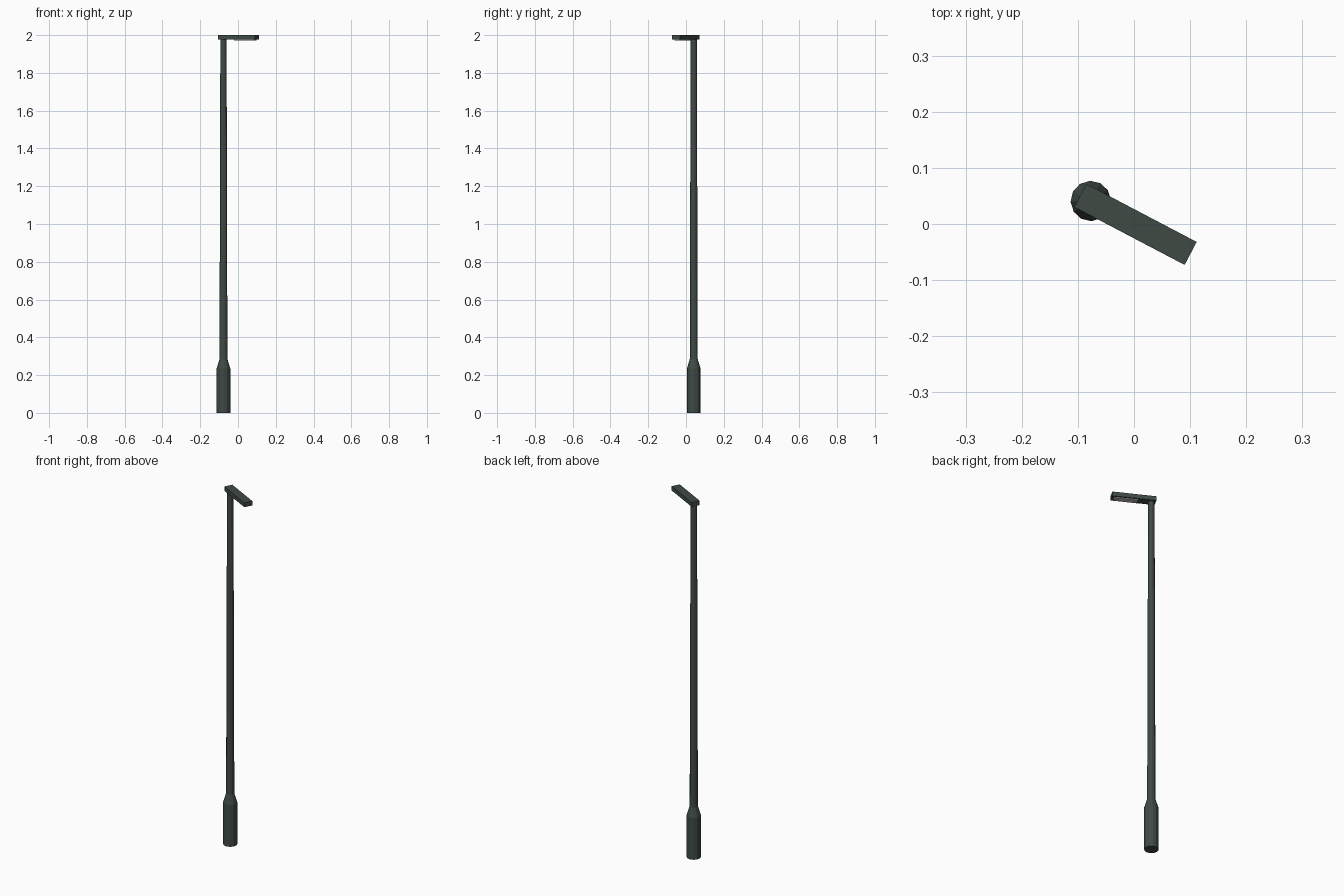
import bpy, bmesh, math
from mathutils import Matrix, Vector

if "Cube" in bpy.data.objects:
    bpy.data.objects.remove(bpy.data.objects["Cube"])

PX, PY = -0.077, 0.041          # pole axis
ANGLE = math.radians(-27.7)     # heading of the lamp head


def material(name, color):
    m = bpy.data.materials.new(name)
    m.diffuse_color = color
    m.use_nodes = True
    m.node_tree.nodes["Principled BSDF"].inputs["Base Color"].default_value = m.diffuse_color
    return m


def finish(name, bm, mat):
    bmesh.ops.recalc_face_normals(bm, faces=bm.faces)
    me = bpy.data.meshes.new(name)
    bm.to_mesh(me)
    bm.free()
    ob = bpy.data.objects.new(name, me)
    bpy.context.collection.objects.link(ob)
    me.materials.append(mat)
    ob.location = (PX, PY, 0)
    ob.rotation_euler.z = ANGLE
    return ob


def lathe(name, profile, sides, mat):
    """Closed solid from (radius, z) rings."""
    bm = bmesh.new()
    rings = [[bm.verts.new((r * math.cos(2 * math.pi * i / sides),
                            r * math.sin(2 * math.pi * i / sides), z))
              for i in range(sides)] for r, z in profile]
    for a, b in zip(rings, rings[1:]):
        for i in range(sides):
            j = (i + 1) % sides
            bm.faces.new((a[i], a[j], b[j], b[i]))
    bm.faces.new(rings[0])
    bm.faces.new(rings[-1])
    return finish(name, bm, mat)


def box(name, x0, x1, width, z0, z1, mat):
    bm = bmesh.new()
    bmesh.ops.create_cube(bm, size=1, matrix=Matrix.LocRotScale(
        Vector(((x0 + x1) / 2, 0, (z0 + z1) / 2)), None,
        Vector((x1 - x0, width, z1 - z0))))
    return finish(name, bm, mat)


metal = material("dark_metal", (0.05, 0.068, 0.06, 1))
glass = material("lamp_panel", (0.5, 0.52, 0.5, 1))

# Wide base sleeve, shoulder and slightly tapering shaft
lathe("pole", [(0.036, 0), (0.036, 0.235), (0.021, 0.285), (0.0165, 1.98)], 12, metal)

# Flat lamp head cantilevered from the top of the pole
box("lamp_head", -0.021, 0.201, 0.0463, 1.976, 2.0, metal)

# Light panel under the outer part of the head
box("lamp_panel", 0.07, 0.19, 0.032, 1.971, 1.978, glass)
